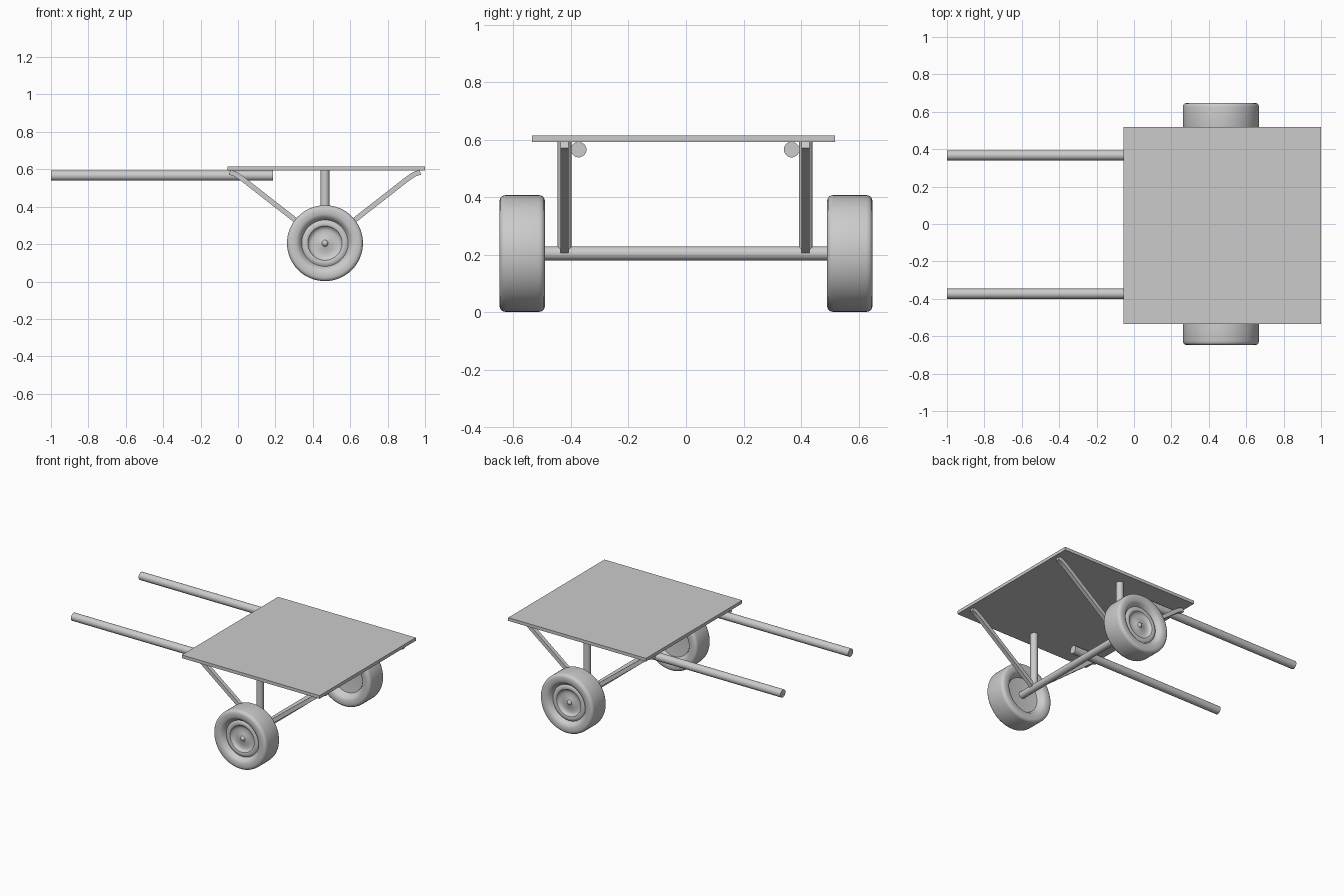
import bpy, bmesh, math
from mathutils import Vector, Matrix

if "Cube" in bpy.data.objects:
    bpy.data.objects.remove(bpy.data.objects["Cube"])

AX, AZ = 0.465, 0.205      # axle position


def finish(name, bm, smooth=True):
    bmesh.ops.recalc_face_normals(bm, faces=bm.faces)
    me = bpy.data.meshes.new(name)
    bm.to_mesh(me)
    bm.free()
    ob = bpy.data.objects.new(name, me)
    bpy.context.collection.objects.link(ob)
    if smooth:
        bpy.ops.object.select_all(action='DESELECT')
        bpy.context.view_layer.objects.active = ob
        ob.select_set(True)
        bpy.ops.object.shade_smooth_by_angle(angle=math.radians(40))
    return ob


def rod(name, a, b, r):
    a, b = Vector(a), Vector(b)
    d = b - a
    bm = bmesh.new()
    rot = d.to_track_quat('Z', 'Y').to_matrix().to_4x4()
    bmesh.ops.create_cone(bm, cap_ends=True, segments=32, radius1=r, radius2=r,
                          depth=d.length, matrix=Matrix.Translation((a + b) / 2) @ rot)
    return finish(name, bm)


def wheel(name, y, side):
    # radius, offset along the axle (positive = outward)
    prof = [(0, -.03), (.06, -.03), (.118, -.035), (.128, -.055), (.14, -.071),
            (.155, -.078), (.183, -.079), (.195, -.075), (.201, -.067), (.203, -.057),
            (.203, .057), (.201, .067), (.195, .075), (.183, .079), (.155, .078),
            (.141, .071), (.131, .057), (.124, .046), (.117, .05), (.105, .055),
            (.092, .051), (.084, .038), (.07, .033), (.05, .034), (.03, .038),
            (.017, .042), (.013, .05), (.007, .054), (0, .055)]
    bm = bmesh.new()
    vs = [bm.verts.new((AX + r, y + side * o, AZ)) for r, o in prof]
    edges = [bm.edges.new(p) for p in zip(vs, vs[1:])]
    bmesh.ops.spin(bm, geom=vs + edges, cent=(AX, y, AZ), axis=(0, 1, 0),
                   angle=2 * math.pi, steps=64)
    bmesh.ops.remove_doubles(bm, verts=bm.verts, dist=1e-4)
    return finish(name, bm)


def brace(name, y, s):
    # bent flat bar in the XZ plane: outline extruded across its width
    w = 0.014
    path = [(0.0, 0.205), (0.44, 0.548), (0.466, 0.566), (0.485, 0.577), (0.51, 0.584)]
    h = 0.0135
    up, low = [], []
    for i, p in enumerate(path):
        t = Vector(path[min(i + 1, len(path) - 1)]) - Vector(path[max(i - 1, 0)])
        n = Vector((-t.y, t.x)).normalized() * h
        up.append(Vector(p) + n)
        low.append(Vector(p) - n)
    bm = bmesh.new()
    f = bm.faces.new([bm.verts.new((AX + s * p.x, y - w, min(p.y, 0.595)))
                      for p in up + low[::-1]])
    ext = bmesh.ops.extrude_face_region(bm, geom=[f])
    bmesh.ops.translate(bm, vec=(0, 2 * w, 0),
                        verts=[v for v in ext['geom'] if isinstance(v, bmesh.types.BMVert)])
    return finish(name, bm)


# flat platform
bm = bmesh.new()
bmesh.ops.create_cube(bm, size=1)
bmesh.ops.scale(bm, vec=(1.055, 1.053, 0.022), verts=bm.verts)
bmesh.ops.translate(bm, vec=(0.4715, -0.008, 0.604), verts=bm.verts)
finish("platform", bm, False)

# axle
rod("axle", (AX, -0.54, AZ), (AX, 0.54, AZ), 0.024)

# paired parts
for side, tag in ((-1, "near"), (1, "far")):
    ys = side * 0.419 - 0.003
    wheel("wheel_" + tag, side * 0.569, side)
    rod("handle_" + tag, (-1, side * 0.37 - 0.003, 0.566), (0.187, side * 0.37 - 0.003, 0.566), 0.027)
    rod("post_" + tag, (AX, ys, AZ), (AX, ys, 0.598), 0.024)
    brace("front_brace_" + tag, ys, 1)
    brace("rear_brace_" + tag, ys, -1)
